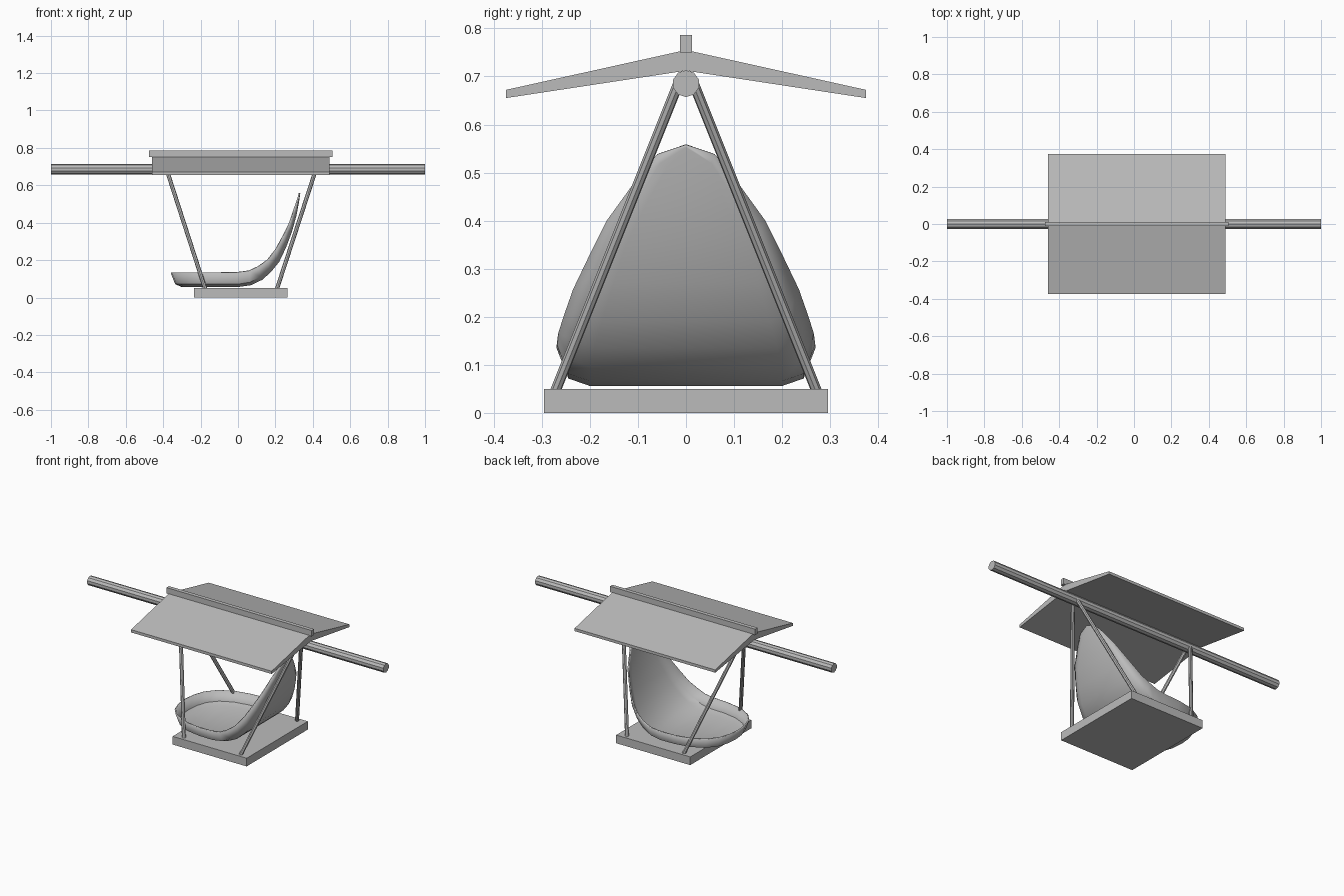
import bpy, bmesh
from mathutils import Vector

cube = bpy.data.objects.get("Cube")
if cube:
    bpy.data.objects.remove(cube, do_unlink=True)

grey = bpy.data.materials.new("plain grey")
grey.use_nodes = True
COLOUR = (0.5, 0.5, 0.5, 1)
grey.diffuse_color = COLOUR
grey.node_tree.nodes["Principled BSDF"].inputs["Base Color"].default_value = COLOUR


def finish(name, bm):
    bmesh.ops.recalc_face_normals(bm, faces=bm.faces)
    mesh = bpy.data.meshes.new(name)
    bm.to_mesh(mesh)
    bm.free()
    mesh.materials.append(grey)
    obj = bpy.data.objects.new(name, mesh)
    bpy.context.collection.objects.link(obj)
    return obj


def prism(name, profile, x0, x1):
    """Extrude a (y, z) profile along x."""
    bm = bmesh.new()
    face = bm.faces.new([bm.verts.new((x0, y, z)) for y, z in profile])
    out = bmesh.ops.extrude_face_region(bm, geom=[face])
    verts = [v for v in out["geom"] if isinstance(v, bmesh.types.BMVert)]
    bmesh.ops.translate(bm, verts=verts, vec=(x1 - x0, 0, 0))
    return finish(name, bm)


def block(name, x0, x1, half, z0, z1):
    return prism(name, [(-half, z0), (half, z0), (half, z1), (-half, z1)], x0, x1)


def rod(name, a, b, radius, sides):
    a, b = Vector(a), Vector(b)
    bm = bmesh.new()
    bmesh.ops.create_cone(bm, cap_ends=True, segments=sides, radius1=radius,
                          radius2=radius, depth=(b - a).length)
    turn = (b - a).to_track_quat("Z", "Y").to_matrix().to_4x4()
    bmesh.ops.transform(bm, matrix=turn, verts=bm.verts)
    bmesh.ops.translate(bm, verts=bm.verts, vec=(a + b) / 2)
    return finish(name, bm)


# Platform, carrying pole and gabled roof
block("base_platform", -0.235, 0.265, 0.295, 0, 0.05)
rod("carrying_pole", (-1, 0, 0.685), (1, 0, 0.685), 0.028, 10)
prism("roof", [(-0.375, 0.655), (0, 0.712), (0.375, 0.655),
               (0.375, 0.672), (0, 0.755), (-0.375, 0.672)], -0.46, 0.49)
block("roof_ridge", -0.475, 0.505, 0.012, 0.75, 0.786)

# Slanted struts from the platform corners up to the pole
for end, low_x, high_x in (("right", -0.175, -0.385), ("left", 0.208, 0.42)):
    for side, sign in (("front", -1), ("back", 1)):
        rod(f"{end}_{side}_strut", (low_x, sign * 0.272, 0.045),
            (high_x, sign * 0.012, 0.695), 0.011, 8)

# Scooped seat: matching stations (x, half width, z) along the floor and rim
floor = [(-.30, 0, .056), (-.295, .06, .056), (-.275, .12, .056), (-.23, .165, .056),
         (-.16, .19, .056), (-.08, .2, .056), (0, .2, .056), (.07, .2, .066),
         (.13, .2, .095), (.175, .19, .135), (.22, .175, .19), (.258, .15, .27),
         (.288, .125, .35), (.313, .08, .44), (.326, .04, .51), (.332, 0, .55)]
rim = [(-.36, 0, .132), (-.353, .07, .132), (-.33, .14, .132), (-.28, .2, .132),
       (-.2, .245, .132), (-.1, .265, .132), (0, .269, .134), (.06, .269, .142),
       (.11, .266, .165), (.16, .255, .2), (.205, .235, .257), (.245, .2, .33),
       (.28, .165, .4), (.311, .1, .49), (.328, .06, .538), (.333, 0, .558)]


def bulge(low, high):
    """Point between floor and rim, pushed outwards."""
    steep = min(1, max(0, (low[2] - 0.056) / 0.2))
    fx, fz = 0.6 - 0.35 * steep, 0.2 + 0.15 * steep
    return (low[0] + (high[0] - low[0]) * fx,
            low[1] + (high[1] - low[1]) * 0.65,
            low[2] + (high[2] - low[2]) * fz)


middle = [bulge(a, b) for a, b in zip(floor, rim)]
bm = bmesh.new()


def closed_loop(half):
    points = half + [(x, -w, z) for x, w, z in half[-2:0:-1]]
    return [bm.verts.new(p) for p in points]


rings = [closed_loop(r) for r in (floor, middle, rim)]
count = len(rings[0])
for inner, outer in zip(rings, rings[1:]):
    for i in range(count):
        j = (i + 1) % count
        bm.faces.new((inner[i], inner[j], outer[j], outer[i]))
# Floor strips spanning the two sides
f = rings[0]
last = len(floor) - 1
for i in range(last):
    strip = [f[i], f[i + 1], f[-i - 1], f[-i]]
    bm.faces.new(list(dict.fromkeys(strip)))
seat = finish("scooped_seat", bm)
# Open shell: make the normals face down and outwards
mesh = seat.data
if max(mesh.polygons, key=lambda p: abs(p.normal.z) * p.area).normal.z > 0:
    mesh.flip_normals()
shell = seat.modifiers.new("thickness", "SOLIDIFY")
shell.thickness = 0.008
shell.offset = -1

bpy.ops.object.select_all(action="DESELECT")
seat.select_set(True)
bpy.context.view_layer.objects.active = seat
bpy.ops.object.shade_smooth_by_angle(angle=0.7)
